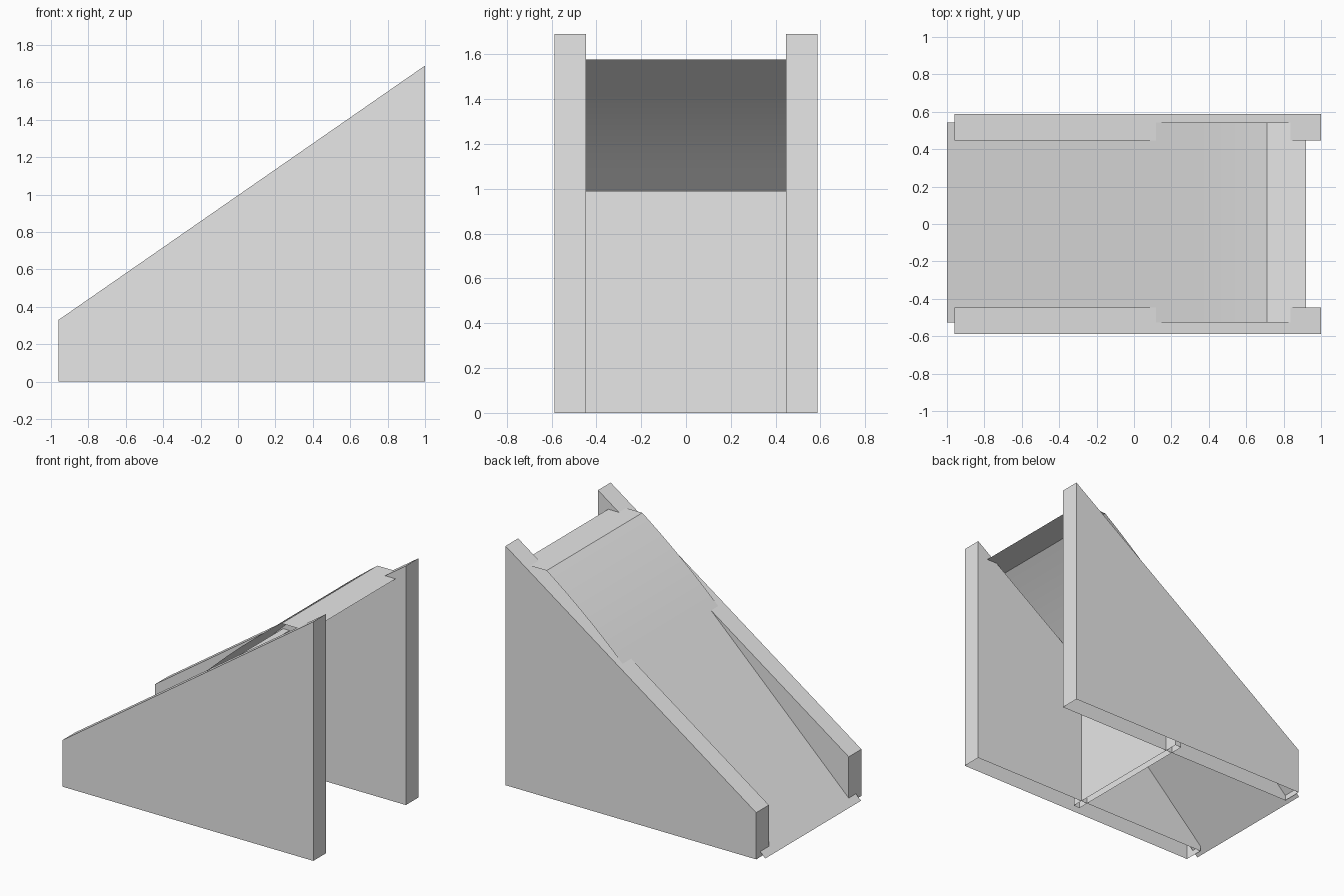
import bpy
import bmesh
from mathutils import Vector

cube = bpy.data.objects.get("Cube")
if cube:
    bpy.data.objects.remove(cube, do_unlink=True)

grey = bpy.data.materials.new("light_grey")
grey.use_nodes = True
grey.diffuse_color = (0.8, 0.8, 0.8, 1)
grey.node_tree.nodes["Principled BSDF"].inputs["Base Color"].default_value = (0.8, 0.8, 0.8, 1)


def finish(name, bm):
    mesh = bpy.data.meshes.new(name)
    bm.to_mesh(mesh)
    bm.free()
    mesh.materials.append(grey)
    obj = bpy.data.objects.new(name, mesh)
    bpy.context.collection.objects.link(obj)
    return obj


def open_prism(name, profile, y0, y1):
    """Extrude an x-z profile along y and leave its underside open."""
    bm = bmesh.new()
    face = bm.faces.new([bm.verts.new((x, y0, z)) for x, z in profile])
    out = bmesh.ops.extrude_face_region(bm, geom=[face], use_keep_orig=True)
    verts = [v for v in out["geom"] if isinstance(v, bmesh.types.BMVert)]
    bmesh.ops.translate(bm, verts=verts, vec=(0, y1 - y0, 0))
    bmesh.ops.recalc_face_normals(bm, faces=bm.faces)
    bottom = [f for f in bm.faces if all(v.co.z < 0.001 for v in f.verts)]
    bmesh.ops.delete(bm, geom=bottom, context='FACES_ONLY')
    return finish(name, bm)


# Sloping side walls
wall = [(-0.96, 0), (1, 0), (1, 1.69), (-0.96, 0.33)]
open_prism("front_wall", wall, -0.587, -0.446)
open_prism("back_wall", wall, 0.446, 0.587)

# Upright support panel whose ends run into the walls
RAMP_Y = (-0.526, 0.543)
panel = [(0.04, 0), (0.09, 0), (0.09, 0.99), (0.04, 0.99)]
open_prism("support_panel", panel, *RAMP_Y)

# Thin ramp: straight run, gentle bend, flat top deck
start, bend, ridge = Vector((0.13, 1.09)), Vector((0.4, 1.35)), Vector((0.71, 1.577))
path = [Vector((-1, 0))]
STEPS = 8
for i in range(STEPS + 1):
    t = i / STEPS
    path.append(start * (1 - t) ** 2 + bend * 2 * t * (1 - t) + ridge * t * t)
path.append(Vector((0.92, 1.577)))

bm = bmesh.new()
rows = [[bm.verts.new((p.x, y, p.y)) for y in RAMP_Y] for p in path]
for (a, b), (c, d) in zip(rows, rows[1:]):
    bm.faces.new((a, c, d, b))
ramp = finish("ramp", bm)

bpy.ops.object.select_all(action='DESELECT')
ramp.select_set(True)
bpy.context.view_layer.objects.active = ramp
bpy.ops.object.shade_smooth_by_angle(angle=0.4)
